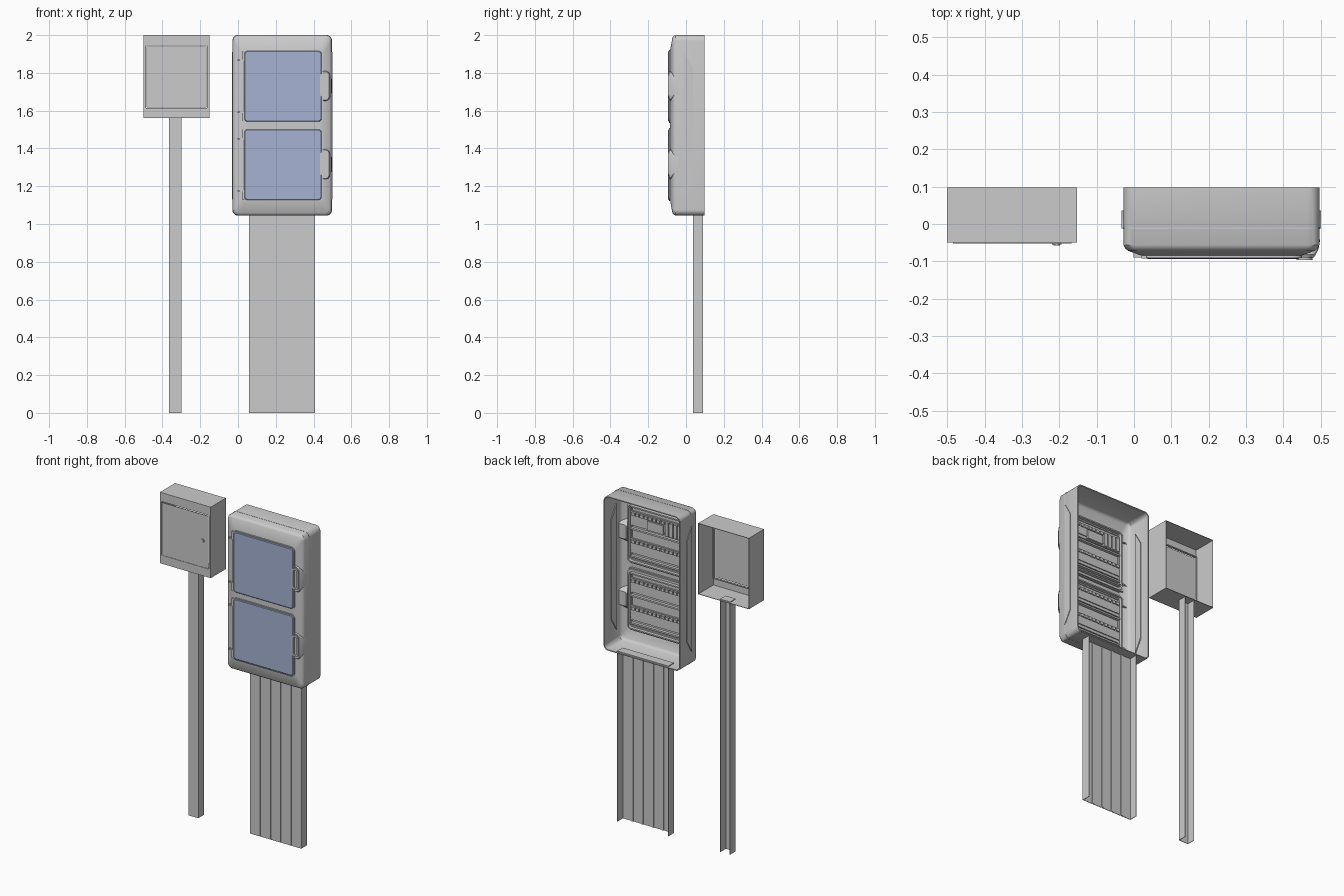
import bpy, bmesh, math
from mathutils import Vector

if "Cube" in bpy.data.objects:
    bpy.data.objects.remove(bpy.data.objects["Cube"])


def loft(name, rings, caps=True, loop=False):
    """Skin a list of equal-length closed rings of points."""
    bm = bmesh.new()
    vs = [[bm.verts.new(p) for p in r] for r in rings]
    n = len(vs[0])
    pairs = list(zip(vs, vs[1:])) + ([(vs[-1], vs[0])] if loop else [])
    for a, b in pairs:
        for i in range(n):
            j = (i + 1) % n
            bm.faces.new((a[i], a[j], b[j], b[i]))
    if caps and not loop:
        bm.faces.new(vs[0])
        bm.faces.new(vs[-1])
    bmesh.ops.recalc_face_normals(bm, faces=bm.faces)
    me = bpy.data.meshes.new(name)
    bm.to_mesh(me)
    bm.free()
    ob = bpy.data.objects.new(name, me)
    bpy.context.collection.objects.link(ob)
    return ob


def rrect(x0, x1, z0, z1, r, y, seg=6):
    """Rounded rectangle in the xz plane at depth y."""
    pts = []
    for k, (cx, cz) in enumerate([(x1 - r, z1 - r), (x0 + r, z1 - r),
                                  (x0 + r, z0 + r), (x1 - r, z0 + r)]):
        for i in range(seg + 1):
            a = math.pi / 2 * (k + i / seg)
            pts.append((cx + r * math.cos(a), y, cz + r * math.sin(a)))
    return pts


def rect(x0, x1, z0, z1, y):
    return [(x0, y, z0), (x1, y, z0), (x1, y, z1), (x0, y, z1)]


def box(name, x0, x1, y0, y1, z0, z1):
    return loft(name, [rect(x0, x1, z0, z1, y0), rect(x0, x1, z0, z1, y1)])


def frame(name, x0, x1, z0, z1, r, w, y0, y1):
    """Rounded rectangular tube with wall thickness w."""
    out = lambda y: rrect(x0, x1, z0, z1, r, y)
    inn = lambda y: rrect(x0 + w, x1 - w, z0 + w, z1 - w, max(r - w, .003), y)
    return loft(name, [out(y1), out(y0), inn(y0), inn(y1)], loop=True)


def join(name, obs):
    bpy.ops.object.select_all(action='DESELECT')
    for o in obs:
        o.select_set(True)
    bpy.context.view_layer.objects.active = obs[0]
    bpy.ops.object.join()
    obs[0].name = name
    return obs[0]


def cut(ob, cutter):
    m = ob.modifiers.new("cut", 'BOOLEAN')
    m.operation, m.object, m.solver = 'DIFFERENCE', cutter, 'EXACT'
    bpy.context.view_layer.objects.active = ob
    bpy.ops.object.modifier_apply(modifier=m.name)
    bpy.data.objects.remove(cutter)


def channel(name, x0, x1, top, grooves=()):
    """Vertical U-shaped duct open at the back, with front grooves."""
    yf, yb, t, g = .037, .091, .003, .002
    pts = [(x0, yb), (x0, yf)]
    for x in grooves:
        pts += [(x - g, yf), (x - g, yf + .005), (x + g, yf + .005), (x + g, yf)]
    pts += [(x1, yf), (x1, yb), (x1 - t, yb), (x1 - t, yf + t)]
    for x in reversed(grooves):
        pts += [(x + g + t, yf + t), (x + g + t, yf + .008),
                (x - g - t, yf + .008), (x - g - t, yf + t)]
    pts += [(x0 + t, yf + t), (x0 + t, yb)]
    body = loft(name, [[(x, y, z) for x, y in pts] for z in (0, top)])
    cap = box("cap", x0, x1, yf, yb, top - .003, top)
    return join(name, [body, cap])


# ---- small meter box, open at the back
BX0, BX1, BZ0, BZ1, BY0, BY1, T = -.5, -.152, 1.56, 2.0, -.05, .098, .003
shell = loft("small_box", [
    rect(BX0, BX1, BZ0, BZ1, BY0), rect(BX0, BX1, BZ0, BZ1, BY1),
    rect(BX0 + T, BX1 - T, BZ0 + T, BZ1 - T, BY1),
    rect(BX0 + T, BX1 - T, BZ0 + T, BZ1 - T, BY0 + T)])
cut(shell, box("door_cut", -.489, -.163, -.1, 0, 1.612, 1.945))
box("small_box_door", -.485, -.167, -.0525, -.048, 1.616, 1.941)
for nm, a, b in (("left", -.494, -.488), ("right", -.164, -.158)):
    box("small_box_jamb_" + nm, a, b, -.048, -.036, 1.61, 1.947)
for nm, a, b in (("bottom", 1.607, 1.613), ("top", 1.944, 1.95)):
    box("small_box_rail_" + nm, -.488, -.164, -.048, -.036, a, b)
for nm, r, y in (("base", .013, -.055), ("knob", .009, -.058)):
    loft("lock_" + nm, [rrect(-.207 - r, -.207 + r, 1.78 - r, 1.78 + r, r * .999, v)
                        for v in (-.05, y)])
channel("small_box_post", -.366, -.298, 1.567)

# ---- large cabinet shell: outside and inside lofted as one skin
CX0, CX1, CZ0, CZ1 = -.028, .496, 1.045, 2.0


def cab(y, ix, iz, r):
    return rrect(CX0 + ix, CX1 - ix, CZ0 + iz, CZ1 - iz, r, y)


prof = [(-.086, .052, .09, .02), (-.072, .013, .014, .028), (-.066, .005, .005, .03),
        (-.056, 0, 0, .03), (.098, 0, 0, .03)]
inner = [(y + (.005 if y < 0 else 0), ix + .006, iz + .006, r - .005)
         for y, ix, iz, r in reversed(prof)]
cabinet = loft("cabinet_shell", [cab(*p) for p in prof + inner])

# seam around the cabinet and the bulged side panels
frame("cabinet_seam", CX0 - .0015, CX1 + .0015, CZ0 - .001, CZ1 + .001, .03, .004, -.014, -.009)
bulge = [(-.012, 1.13), (.036, 1.21), (.036, 1.83), (-.012, 1.91)]
for nm, a, b in (("left", -.033, -.026), ("right", .494, .5)):
    loft("side_panel_" + nm, [[(x, y, z) for y, z in bulge] for x in (a, b)])
for nm, a, b in (("left", CX0 + .005, CX0 + .012), ("right", CX1 - .012, CX1 - .005)):
    loft("inner_rib_" + nm, [[(x, y, z) for y, z in bulge] for x in (a, b)])

blue = bpy.data.materials.new("window_blue")
blue.diffuse_color = (.38, .45, .65, 1)
blue.use_nodes = True
blue.node_tree.nodes["Principled BSDF"].inputs["Base Color"].default_value = blue.diffuse_color

# ---- the two windows with everything behind them
for tag, dz in (("upper", 0), ("lower", -.415)):
    z0, z1 = 1.536 + dz, 1.922 + dz
    cut(cabinet, loft("window_cut", [rrect(.052, .428, z0 + .02, z1 - .02, .02, y)
                                     for y in (-.2, -.03)]))
    frame(tag + "_window_frame", .027, .449, z0, z1, .024, .006, -.091, -.07)
    pane = loft(tag + "_window", [
        rrect(.033, .443, z0 + .006, z1 - .006, .018, -.08),
        rrect(.033, .443, z0 + .006, z1 - .006, .018, -.091),
        rrect(.037, .439, z0 + .01, z1 - .01, .014, -.094)])
    pane.data.materials.append(blue)

    # hinges on the left corners
    for nm, h in (("bottom", z0 + .008), ("top", z1 - .06)):
        box(tag + "_hinge_" + nm, -.002, .036, -.089, -.066, h + .044 * (nm == "bottom"),
            h + .052 - .044 * (nm == "top"))
        box(tag + "_hinge_plate_" + nm, .02, .034, -.0925, -.07, h, h + .052)

    # latch: tapered base and a raised grip loop
    hz0, hz1 = 1.652 + dz, 1.81 + dz
    loft(tag + "_latch_base", [
        rrect(.44, .498, hz0 + .035, hz1 - .035, .01, -.042),
        rrect(.432, .494, hz0 + .02, hz1 - .02, .016, -.066),
        rrect(.426, .486, hz0, hz1, .022, -.082),
        rrect(.43, .482, hz0 + .004, hz1 - .004, .02, -.089)])
    frame(tag + "_latch_grip", .435, .478, hz0 + .016, hz1 - .01, .021, .010, -.096, -.086)

    # mounting tray seen from the open back
    frame(tag + "_tray_flange", .034, .446, z0 + .004, z1 - .004, .03, .03, -.07, -.062)
    frame(tag + "_tray_wall", .048, .432, z0 + .018, z1 - .018, .022, .008, -.084, -.042)
    loft(tag + "_tray_panel", [rrect(.052, .428, z0 + .022, z1 - .022, .018, y)
                               for y in (-.072, -.068)])

    # two rows of breakers on rails
    for row, zc in (("top", z1 - .1), ("bottom", z0 + .115)):
        parts = [box("rail", .06, .42, -.07, -.06, zc - .045, zc + .045),
                 box("step", .06, .42, -.061, -.054, zc - .028, zc + .022),
                 box("ledge", .06, .42, -.07, -.05, zc - .068, zc - .058)]
        for i in range(12):
            x = .068 + i * .029
            tall = tag == "upper" and row == "top" and i < 4
            parts.append(box("breaker", x, x + .022, -.07, -.047,
                             zc - (.045 if tall else -.022), zc + .04))
        if tag == "upper" and row == "top":
            parts.append(box("meter", .19, .30, -.07, -.046, zc - .04, zc + .015))
        join("%s_breakers_%s" % (tag, row), parts)

# ---- wide cable duct below the cabinet
channel("cable_duct", .058, .408, 1.056, (.128, .198, .268, .338))

# smooth the rounded parts, keep the hard edges
bpy.ops.object.select_all(action='SELECT')
bpy.context.view_layer.objects.active = cabinet
bpy.ops.object.shade_smooth_by_angle(angle=math.radians(32))
